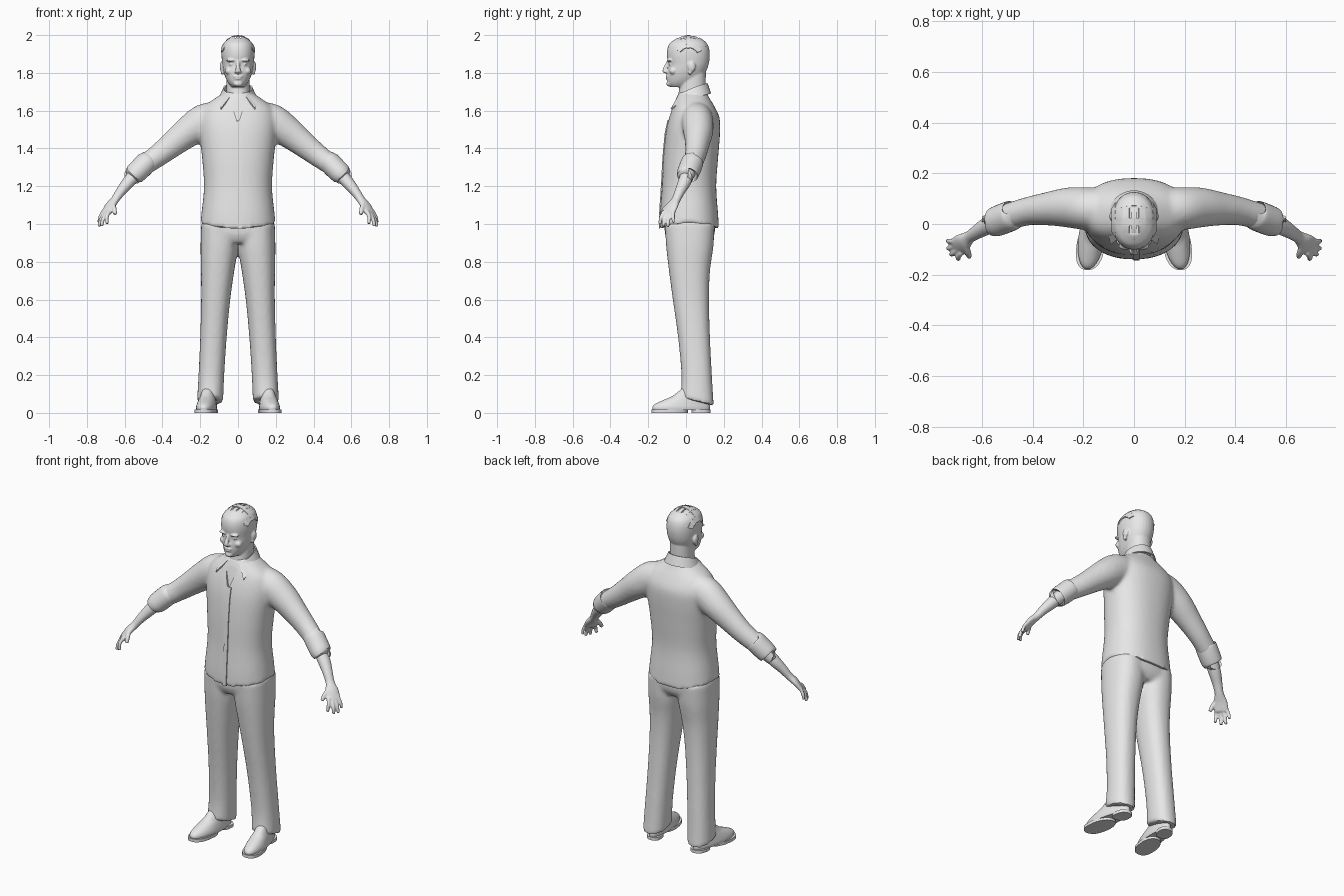
import bpy, bmesh, math
from mathutils import Vector, Matrix

if "Cube" in bpy.data.objects:
    bpy.data.objects.remove(bpy.data.objects["Cube"])

grey = bpy.data.materials.new("light grey")
grey.diffuse_color = (0.8, 0.8, 0.8, 1)
grey.use_nodes = True
grey.node_tree.nodes["Principled BSDF"].inputs["Base Color"].default_value = grey.diffuse_color


def smooth_rows(rows, sub):
    """Catmull-Rom interpolation between section rows."""
    out = []
    for i in range(len(rows) - 1):
        p = [rows[max(i - 1, 0)], rows[i], rows[i + 1], rows[min(i + 2, len(rows) - 1)]]
        for s in range(sub):
            t = s / sub
            out.append([0.5 * (2 * b + (c - a) * t + (2 * a - 5 * b + 4 * c - d) * t * t
                               + (3 * b - a - 3 * c + d) * t ** 3) for a, b, c, d in zip(*p)])
    return out + [list(rows[-1])]


def skin(bm, rings):
    """Bridge closed rings and cap both ends."""
    vs = [[bm.verts.new(p) for p in r] for r in rings]
    n = len(vs[0])
    for a, b in zip(vs, vs[1:]):
        for i in range(n):
            bm.faces.new((a[i], a[(i + 1) % n], b[(i + 1) % n], b[i]))
    bm.faces.new(vs[0][::-1])
    bm.faces.new(vs[-1])


def unit_ring(n, e):
    pts = []
    for i in range(n):
        c, s = math.cos(2 * math.pi * i / n), math.sin(2 * math.pi * i / n)
        pts.append((math.copysign(abs(c) ** (2 / e), c), math.copysign(abs(s) ** (2 / e), s)))
    return pts


def stack(bm, rows, n=32, e=2.2, sub=4, warp=None):
    """Level sections: z, centre x, front y, back y, half width, side lift, back lift."""
    rings = []
    for z, cx, yf, yb, rx, k, tilt in smooth_rows([tuple(r) + (0,) * (7 - len(r)) for r in rows], sub):
        ring = [Vector((cx + rx * u, (yf + yb) / 2 + (yb - yf) / 2 * v, z + k * u * u + tilt * v))
                for u, v in unit_ring(n, e)]
        rings.append([warp(p) for p in ring] if warp else ring)
    skin(bm, rings)


def tube(bm, rows, side=1, n=20, e=2, sub=4):
    """Sections across a path: x, y, z, level radius, upright radius."""
    rows = smooth_rows(rows, sub)
    pts = [Vector((side * r[0], r[1], r[2])) for r in rows]
    rings = []
    for i, r in enumerate(rows):
        t = (pts[min(i + 1, len(pts) - 1)] - pts[max(i - 1, 0)]).normalized()
        u = t.cross(Vector((0, 0, 1))).normalized()
        v = u.cross(t)
        rings.append([pts[i] + u * a * r[3] + v * b * r[4] for a, b in unit_ring(n, e)])
    skin(bm, rings)


def blob(bm, pos, size):
    bmesh.ops.create_icosphere(bm, subdivisions=3, radius=1,
                               matrix=Matrix.Translation(pos) @ Matrix.Diagonal((*size, 1)))


def finish(name, bm, voxel=0, thick=0, cutter=None, angle=40, rounds=4):
    bmesh.ops.recalc_face_normals(bm, faces=bm.faces)
    me = bpy.data.meshes.new(name)
    bm.to_mesh(me)
    bm.free()
    ob = bpy.data.objects.new(name, me)
    bpy.context.collection.objects.link(ob)
    me.materials.append(grey)
    if voxel:
        m = ob.modifiers.new("blend", 'REMESH')
        m.mode, m.voxel_size = 'VOXEL', voxel
        m = ob.modifiers.new("soften", 'SMOOTH')
        m.factor, m.iterations = 0.5, rounds
    if thick:
        m = ob.modifiers.new("thickness", 'SOLIDIFY')
        m.thickness, m.offset = thick, 0
    if cutter:
        m = ob.modifiers.new("cut", 'BOOLEAN')
        m.operation, m.object = 'DIFFERENCE', cutter
    bpy.ops.object.select_all(action='DESELECT')
    ob.select_set(True)
    bpy.context.view_layer.objects.active = ob
    bpy.ops.object.convert(target='MESH')
    bpy.ops.object.shade_smooth_by_angle(angle=math.radians(angle))
    return ob


# Neck opening cutter
bm = bmesh.new()
skin(bm, [[(-.055, y1, 1.70), (0, y0, 1.53), (.055, y1, 1.70)] for y0, y1 in ((-.25, -.25), (-.086, -.045))])
neck_cutter = finish("neck_cutter", bm)
neck_cutter.hide_render = True

# Shirt body with sleeves
bm = bmesh.new()
stack(bm, [(.97, 0, -.14, .175, .199, .035), (1.05, 0, -.138, .17, .192, .02), (1.2, 0, -.127, .16, .18),
           (1.35, 0, -.12, .17, .19), (1.48, 0, -.107, .18, .205), (1.56, 0, -.09, .178, .205),
           (1.62, 0, -.07, .152, .18), (1.67, 0, -.05, .122, .115), (1.70, 0, -.035, .108, .07)], n=48, e=2.3)
for s in (1, -1):
    tube(bm, [(.10, .055, 1.565, .085, .085), (.18, .06, 1.54, .085, .095), (.26, .065, 1.49, .079, .083),
              (.34, .06, 1.428, .066, .07), (.42, .05, 1.365, .056, .06), (.51, .025, 1.30, .052, .052)], s, 28)
finish("shirt", bm, .011, cutter=neck_cutter)
bpy.data.objects.remove(neck_cutter)

# Front button strip
bm = bmesh.new()
strip = [(1.55, -.095), (1.48, -.11), (1.35, -.122), (1.2, -.13), (1.05, -.14), (.975, -.141)]
cols = [[bm.verts.new((x, y, z)) for z, y in strip] for x in (-.002, .022)]
for i in range(len(strip) - 1):
    bm.faces.new((cols[0][i], cols[0][i + 1], cols[1][i + 1], cols[1][i]))
finish("button_strip", bm, thick=.006)

# Folded collar, open at the front
bm = bmesh.new()
prev = None
N = 28
for i in range(N + 1):
    a = math.radians(28 + 304 * i / N)          # 0 is the front
    sx, cy = math.sin(a), -math.cos(a)
    back = (cy + 1) / 2
    tip = max(0, 1 - min(i, N - i) / 4)
    top = (.074 * sx, .032 + .078 * cy, 1.665 + .08 * back ** .6)
    low = (.098 * sx + .045 * tip * (1 if sx > 0 else -1), .032 + .097 * cy - .025 * tip,
           1.64 + .05 * back - .035 * tip)
    cur = [bm.verts.new(top), bm.verts.new(low)]
    if prev:
        bm.faces.new((prev[0], cur[0], cur[1], prev[1]))
    prev = cur
finish("collar", bm, thick=.008)

# Rolled cuffs
for s, side in ((1, "left"), (-1, "right")):
    bm = bmesh.new()
    tube(bm, [(.478, .036, 1.333, .053, .05), (.482, .034, 1.329, .059, .057), (.513, .022, 1.297, .06, .058),
              (.548, .008, 1.263, .058, .055), (.552, .007, 1.259, .050, .047)], s, 28)
    finish(side + "_cuff", bm)

    # Forearm, palm and fingers
    bm = bmesh.new()
    tube(bm, [(.52, .02, 1.29, .038, .038), (.58, -.008, 1.222, .035, .033), (.62, -.032, 1.173, .028, .026),
              (.65, -.052, 1.13, .025, .021), (.675, -.072, 1.098, .037, .019), (.697, -.09, 1.06, .04, .014),
              (.702, -.094, 1.05, .033, .01)], s)
    for k, m, t, r in (((.682, -.113, 1.07), (.695, -.132, 1.035), (.692, -.138, 1.0), .0105),
                       ((.695, -.10, 1.06), (.715, -.116, 1.025), (.722, -.12, .988), .0108),
                       ((.705, -.085, 1.06), (.726, -.094, 1.022), (.735, -.096, .986), .0105),
                       ((.713, -.068, 1.07), (.731, -.068, 1.035), (.737, -.067, 1.006), .0095),
                       ((.665, -.08, 1.11), (.655, -.112, 1.08), (.65, -.13, 1.05), .0125)):
        tube(bm, [k + (r, r), m + (r, r), t + (r * .8, r * .8)], s, 12)
    finish(side + "_arm", bm, .005, rounds=2)

    # Shoe upper, sole and heel
    def toe_out(p, s=s):
        w = 1 - .18 * max(0, min(1, (p.y + .06) / .15))
        return Vector((s * (.160 - .13 * p.y + p.x * w), p.y, p.z))
    bm = bmesh.new()
    stack(bm, [(.014, 0, -.176, .125, .052), (.03, 0, -.178, .127, .054), (.048, 0, -.162, .125, .051),
               (.07, 0, -.115, .123, .046), (.09, 0, -.07, .122, .042), (.13, 0, -.02, .12, .036)], warp=toe_out)
    finish(side + "_shoe", bm)
    bm = bmesh.new()
    for yf, yb, w in ((-.182, .01, .056), (.03, .13, .052)):
        stack(bm, [(0, 0, yf, yb, w), (.018, 0, yf, yb, w)], sub=1, e=2.4, warp=toe_out)
    finish(side + "_sole", bm)

# Trousers
bm = bmesh.new()
for s in (1, -1):
    stack(bm, [(.06, s * .148, -.03, .147, .069, 0, -.022), (.2, s * .141, -.024, .137, .068),
               (.4, s * .130, -.042, .127, .070), (.6, s * .118, -.07, .122, .077), (.75, s * .108, -.09, .127, .088),
               (.88, s * .099, -.105, .145, .099), (1.0, s * .097, -.112, .152, .098)], e=2.3)
stack(bm, [(.90, 0, -.09, .125, .17), (.95, 0, -.112, .152, .192), (1.05, 0, -.112, .152, .185)], e=2.5)
finish("trousers", bm, .011)

# Head, neck, face and ears
bm = bmesh.new()
stack(bm, [(1.725, 0, -.083, .02, .032), (1.745, 0, -.097, .06, .05), (1.775, 0, -.10, .088, .066),
           (1.81, 0, -.099, .107, .077), (1.845, 0, -.094, .12, .083), (1.89, 0, -.101, .126, .087),
           (1.93, 0, -.098, .122, .085), (1.96, 0, -.083, .108, .074), (1.985, 0, -.045, .075, .045)], e=2.15)
stack(bm, [(1.58, 0, -.062, .10, .08), (1.66, 0, -.045, .10, .066), (1.72, 0, -.036, .104, .062),
           (1.80, 0, -.03, .105, .062)])
tube(bm, [(0, -.092, 1.866, .008, .008), (0, -.104, 1.838, .010, .010), (0, -.116, 1.812, .015, .010),
          (0, -.104, 1.802, .014, .006)], n=14)
blob(bm, (0, -.098, 1.781), (.026, .010, .006))
blob(bm, (0, -.097, 1.770), (.022, .010, .006))
blob(bm, (0, -.090, 1.742), (.024, .014, .014))
for s in (1, -1):
    blob(bm, (s * .034, -.086, 1.866), (.028, .016, .008))
    blob(bm, (s * .034, -.079, 1.845), (.014, .013, .007))
    blob(bm, (s * .012, -.105, 1.806), (.009, .010, .007))
    blob(bm, (s * .045, -.068, 1.81), (.025, .02, .02))
    blob(bm, (s * .086, .030, 1.832), (.011, .021, .028))
    blob(bm, (s * .083, .022, 1.805), (.009, .011, .016))
finish("head", bm, .005, rounds=2)

# Hair strips laid over the scalp
def scalp(a, b, lift):
    d = Vector((math.sin(a), math.sin(b) * math.cos(a), math.cos(a) * math.cos(b)))
    return Vector((0, .014, 1.885)) + Vector((d.x * (.088 + lift), d.y * (.112 + lift), d.z * (.105 + lift)))

def strip_faces(bm, pairs):
    vs = [[bm.verts.new(p) for p in pr] for pr in pairs]
    for a, b in zip(vs, vs[1:]):
        bm.faces.new((a[0], a[1], b[1], b[0]))

bm = bmesh.new()
for i in range(-3, 4):                              # front to back
    a, w = i * .33, .115 + .02 * (i % 2)
    b0, b1 = -1.08 + .08 * (i % 2), 1.1 - .1 * (i % 3)
    steps = [b0 + (b1 - b0) * j / 6 for j in range(7)]
    strip_faces(bm, [(scalp(a - w, b, .005 + .003 * (i % 2)), scalp(a + w, b, .005 + .003 * (i % 2))) for b in steps])
for b, w in ((-.75, .1), (-.05, .13), (.6, .1)):    # side to side
    steps = [-1.15 + 2.3 * j / 8 for j in range(9)]
    strip_faces(bm, [(scalp(a, b - w, .008), scalp(a, b + w, .008)) for a in steps])
finish("hair", bm, thick=.005, angle=20)
